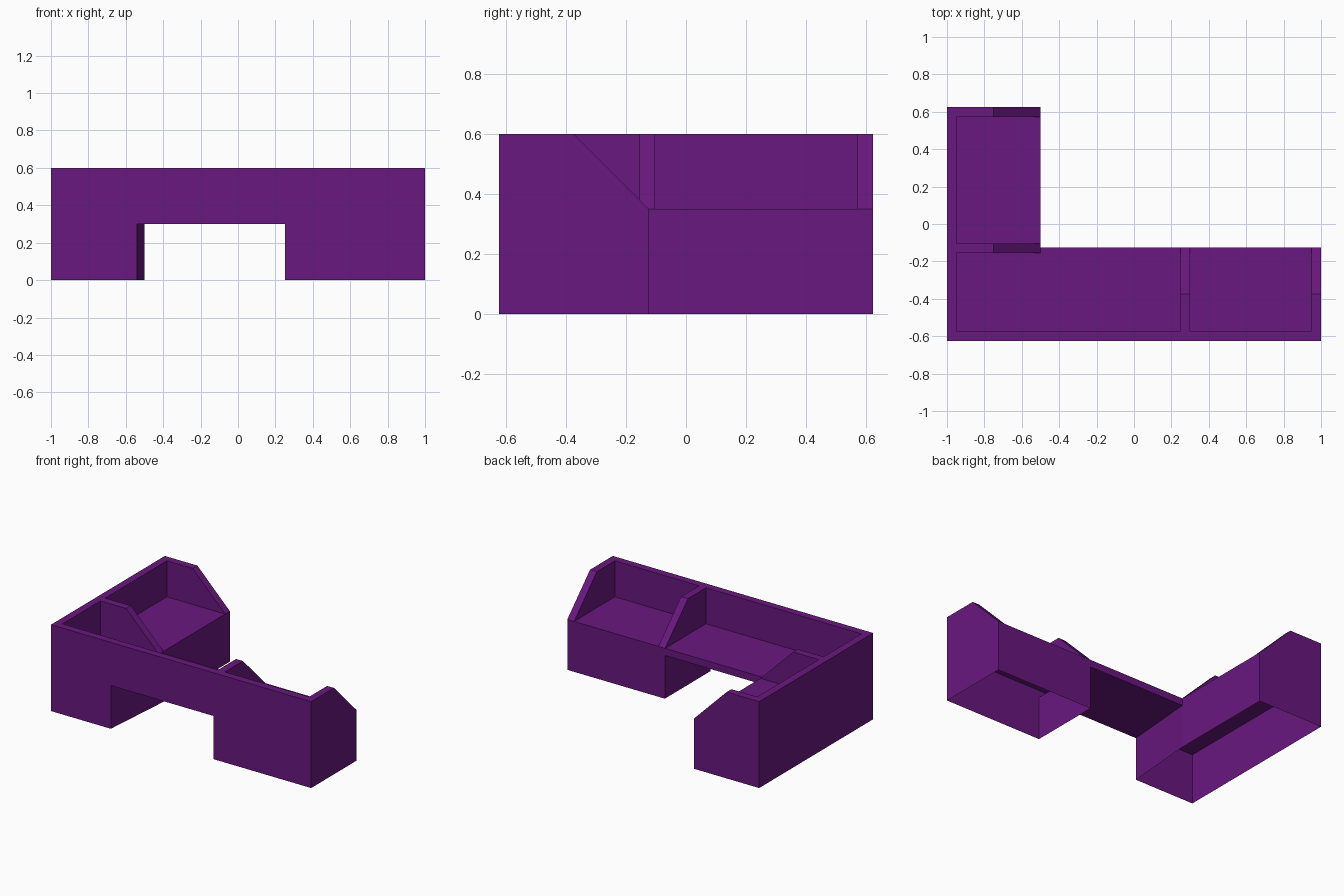
import bpy, bmesh

if "Cube" in bpy.data.objects:
    bpy.data.objects.remove(bpy.data.objects["Cube"])

X, Y = 1.0, 0.625            # outer half sizes
DESK, TOP, GAP = 0.35, 0.60, 0.30   # desktop, wall top, knee-hole height
T = 0.052                    # wall thickness
YB, XW = -0.125, -0.5        # back of front run, inner side of left wing
XL, XR = -0.54, 0.25         # knee hole at the front

purple = bpy.data.materials.new("purple")
purple.diffuse_color = (0.14, 0.009, 0.21, 1)
purple.use_nodes = True
purple.node_tree.nodes["Principled BSDF"].inputs["Base Color"].default_value = purple.diffuse_color


def build(name, faces):
    """Mesh object from polygons, welded and with outward normals."""
    bm = bmesh.new()
    for f in faces:
        bm.faces.new([bm.verts.new(p) for p in f])
    bmesh.ops.remove_doubles(bm, verts=bm.verts, dist=1e-4)
    bmesh.ops.recalc_face_normals(bm, faces=bm.faces)
    me = bpy.data.meshes.new(name)
    bm.to_mesh(me)
    bm.free()
    me.materials.append(purple)
    bpy.context.collection.objects.link(bpy.data.objects.new(name, me))


def wall(name, axis, a, b, profile):
    """Upright panel from a to b along axis; open where it sits on the desk."""
    def at(d, p):
        return (d, p[0], p[1]) if axis == "x" else (p[0], d, p[1])
    faces = [[at(d, p) for p in profile] for d in (a, b)]
    for p, q in zip(profile, profile[1:]):
        faces.append([at(a, p), at(a, q), at(b, q), at(b, p)])
    build(name, faces)


def rect(lo, hi):
    return [(lo, DESK), (lo, TOP), (hi, TOP), (hi, DESK)]


def sloped(lo, mid, hi):
    return [(lo, DESK), (lo, TOP), (mid, TOP), (hi, DESK)]


# Lower body: hollow pedestals without floors, joined by the bridge
front = [(-X, 0), (XL, 0), (XL, GAP), (XR, GAP), (XR, 0), (X, 0), (X, DESK), (-X, DESK)]
back = [(XW, GAP), (XR, GAP), (XR, 0), (X, 0), (X, DESK), (XW, DESK)]
plan = [(-X, -Y), (X, -Y), (X, YB), (XW, YB), (XW, Y), (-X, Y)]
build("desk_body", [
    [(x, -Y, z) for x, z in front],
    [(x, YB, z) for x, z in back],
    [(x, y, DESK) for x, y in plan],
    [(XL, -Y, GAP), (XW, YB, GAP), (XR, YB, GAP), (XR, -Y, GAP)],
    [(XL, -Y, 0), (XW, YB, 0), (XW, YB, GAP), (XL, -Y, GAP)],
    [(XR, -Y, 0), (XR, YB, 0), (XR, YB, GAP), (XR, -Y, GAP)],
    [(X, -Y, 0), (X, YB, 0), (X, YB, DESK), (X, -Y, DESK)],
    [(XW, YB, 0), (XW, Y, 0), (XW, Y, DESK), (XW, YB, DESK), (XW, YB, GAP)],
    [(-X, -Y, 0), (-X, Y, 0), (-X, Y, DESK), (-X, -Y, DESK)],
    [(-X, Y, 0), (XW, Y, 0), (XW, Y, DESK), (-X, Y, DESK)],
])

# Privacy screens along the outer sides
wall("front_screen", "y", -Y, -Y + T, rect(-X, X))
wall("left_screen", "x", -X, -X + T, rect(-Y + T, Y))

# Sloped end panels and dividers
for name, a, b in (("right_end_panel", X - T, X), ("front_divider", 0.248, 0.248 + T)):
    wall(name, "x", a, b, sloped(-Y + T, -0.375, YB))
for name, a, b in (("wing_end_panel", Y - T, Y), ("wing_divider", -0.156, -0.156 + T)):
    wall(name, "y", a, b, sloped(-X + T, -0.75, XW))
